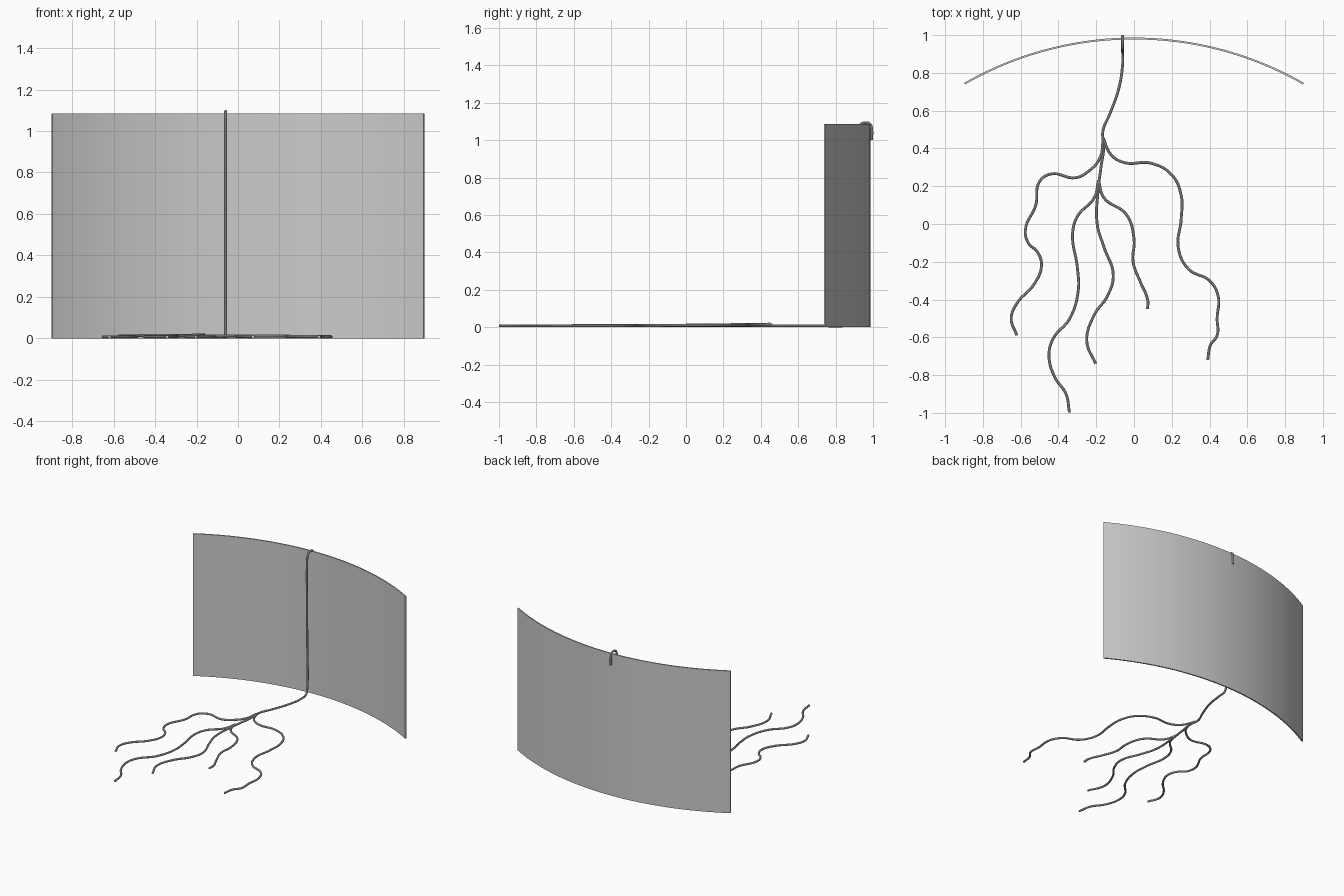
import bpy, bmesh, math

if "Cube" in bpy.data.objects:
    bpy.data.objects.remove(bpy.data.objects["Cube"])

R = 0.0075  # cable radius


def link(name, mesh):
    obj = bpy.data.objects.new(name, mesh)
    bpy.context.collection.objects.link(obj)
    bpy.ops.object.select_all(action='DESELECT')
    obj.select_set(True)
    bpy.context.view_layer.objects.active = obj
    bpy.ops.object.shade_smooth_by_angle(angle=math.radians(35))
    return obj


def cable(name, points):
    """Round tube running smoothly through the points."""
    cu = bpy.data.curves.new(name + "_path", 'CURVE')
    cu.dimensions = '3D'
    cu.bevel_depth = R
    cu.bevel_resolution = 3
    cu.use_fill_caps = True
    sp = cu.splines.new('BEZIER')
    sp.resolution_u = 8
    sp.bezier_points.add(len(points) - 1)
    for bp, p in zip(sp.bezier_points, points):
        bp.co = p
        bp.handle_left_type = bp.handle_right_type = 'AUTO'
    tmp = bpy.data.objects.new(name + "_path", cu)
    bpy.context.collection.objects.link(tmp)
    mesh = bpy.data.meshes.new_from_object(tmp.evaluated_get(bpy.context.evaluated_depsgraph_get()))
    bpy.data.objects.remove(tmp)
    return link(name, mesh)


def on_floor(points, lift=0.0):
    """Lay a 2D path on the ground, optionally raised at its start."""
    n = len(points) - 1
    return [(x, y, R + lift * max(0, 1 - 1.3 * i / n)) for i, (x, y) in enumerate(points)]


# Curved wall panel
def curved_wall(radius, apex_y, half_width, thick, height, segs=64):
    bm = bmesh.new()
    a = math.asin(half_width / radius)
    cy = apex_y - radius
    rows = []
    for i in range(segs + 1):
        t = -a + 2 * a * i / segs
        rows.append([bm.verts.new((r * math.sin(t), cy + r * math.cos(t), z))
                     for r, z in ((radius, 0), (radius, height),
                                  (radius - thick, height), (radius - thick, 0))])
    for p, q in zip(rows, rows[1:]):
        for k in range(4):
            bm.faces.new((p[k], p[(k + 1) % 4], q[(k + 1) % 4], q[k]))
    bm.faces.new(rows[0])
    bm.faces.new(rows[-1])
    bmesh.ops.recalc_face_normals(bm, faces=bm.faces)
    mesh = bpy.data.meshes.new("curved_wall")
    bm.to_mesh(mesh)
    bm.free()
    return link("curved_wall", mesh)


curved_wall(1.807, 0.987, 0.90, 0.010, 1.085)

# Main cable: hook over the wall, drop, then run along the floor
hook = [(-0.06, 0.9925, 1.0), (-0.06, 0.9925, 1.06), (-0.06, 0.983, 1.087),
        (-0.06, 0.955, 1.093), (-0.06, 0.93, 1.08), (-0.06, 0.92, 1.045),
        (-0.06, 0.92, 0.5), (-0.06, 0.92, 0.05), (-0.06, 0.905, 0.017)]
trunk = [(-0.06, 0.85), (-0.08, 0.72), (-0.125, 0.59), (-0.165, 0.49), (-0.16, 0.41),
         (-0.175, 0.30), (-0.19, 0.18), (-0.195, 0.0), (-0.16, -0.12), (-0.11, -0.27),
         (-0.14, -0.38), (-0.21, -0.48), (-0.25, -0.62), (-0.203, -0.74)]
cable("main_cable", hook + on_floor(trunk))

# Branch cables spreading across the floor
cable("outer_left_branch", on_floor([
    (-0.163, 0.45), (-0.18, 0.35), (-0.24, 0.28), (-0.31, 0.245), (-0.44, 0.265),
    (-0.50, 0.225), (-0.52, 0.10), (-0.575, -0.03), (-0.56, -0.10), (-0.51, -0.15),
    (-0.49, -0.22), (-0.53, -0.32), (-0.62, -0.42), (-0.65, -0.50), (-0.62, -0.59)], 0.009))
cable("outer_right_branch", on_floor([
    (-0.165, 0.46), (-0.12, 0.365), (-0.05, 0.325), (0.09, 0.322), (0.20, 0.26),
    (0.25, 0.15), (0.25, 0.03), (0.235, -0.13), (0.29, -0.24), (0.40, -0.30),
    (0.445, -0.38), (0.44, -0.50), (0.44, -0.59), (0.405, -0.64), (0.39, -0.72)], 0.005))
cable("inner_left_branch", on_floor([
    (-0.188, 0.23), (-0.21, 0.14), (-0.30, 0.04), (-0.325, -0.05), (-0.30, -0.23),
    (-0.295, -0.35), (-0.34, -0.50), (-0.43, -0.61), (-0.45, -0.70), (-0.42, -0.81),
    (-0.36, -0.90), (-0.342, -0.998)], 0.005))
cable("inner_right_branch", on_floor([
    (-0.188, 0.23), (-0.16, 0.14), (-0.04, 0.05), (0.0, -0.08), (-0.005, -0.20),
    (0.035, -0.31), (0.072, -0.40), (0.072, -0.45)], 0.005))
